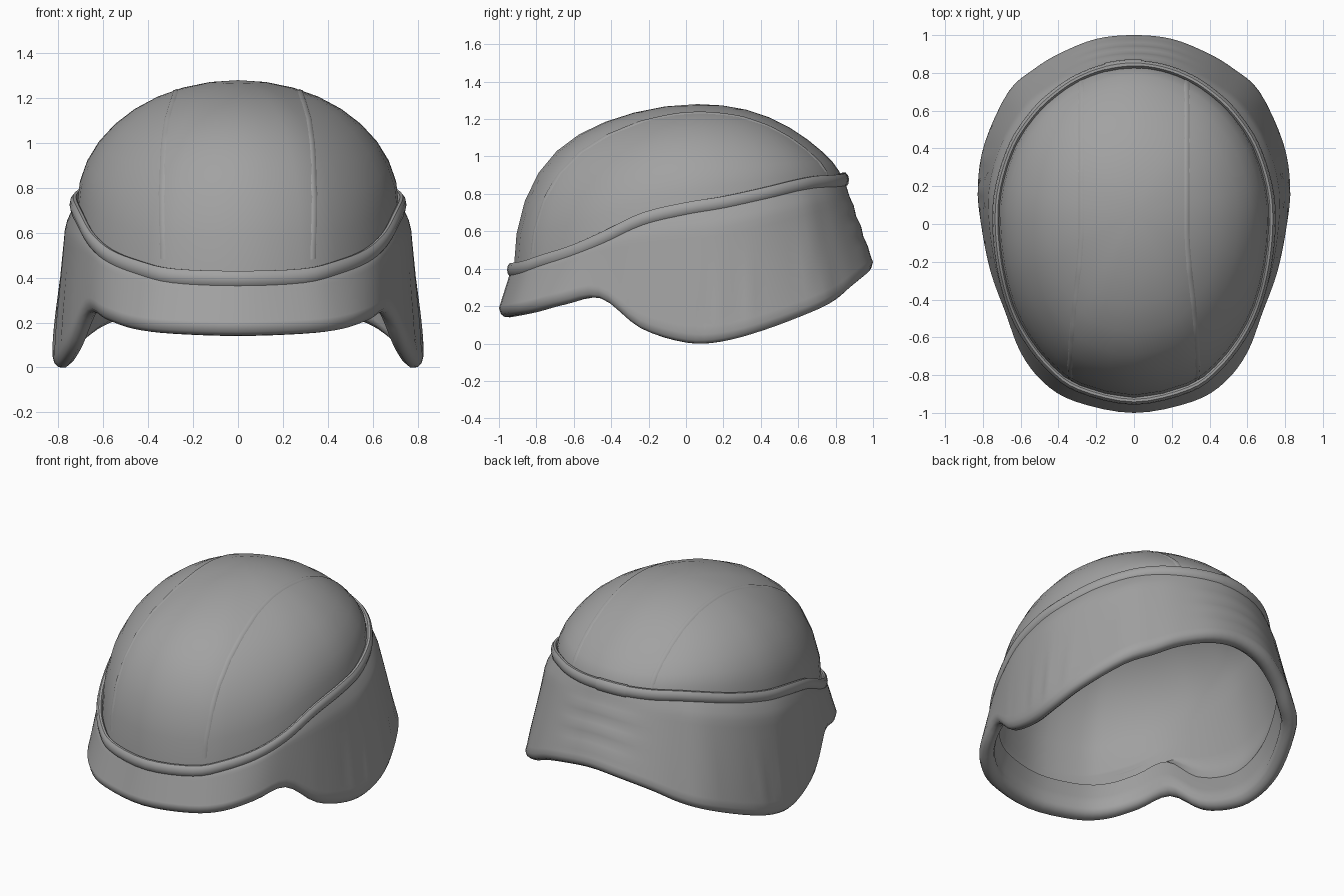
import bpy, bmesh, math
from mathutils import Vector
from mathutils.bvhtree import BVHTree

if "Cube" in bpy.data.objects:
    bpy.data.objects.remove(bpy.data.objects["Cube"])

SUB = 4
APEX = Vector((0, 0.06, 1.28))
CLOTH = bpy.data.materials.new("grey_cloth")
CLOTH.diffuse_color = (.36, .36, .36, 1)
CLOTH.use_nodes = True
CLOTH.node_tree.nodes["Principled BSDF"].inputs["Base Color"].default_value = CLOTH.diffuse_color

# Half outlines running from front centre round to back centre
BAND = [(0, -.935, .395), (.29, -.87, .405), (.44, -.765, .44), (.565, -.61, .49), (.65, -.44, .565),
        (.705, -.23, .665), (.728, 0, .72), (.712, .2, .752), (.64, .42, .80), (.53, .585, .84),
        (.42, .69, .86), (.3, .77, .865), (.155, .825, .87), (0, .845, .875)]
RIM = [(0, -1.0, .14), (.31, -.94, .15), (.48, -.838, .17), (.6, -.68, .21), (.68, -.47, .24),
       (.76, -.25, .08), (.81, 0, .005), (.827, .2, .01), (.79, .43, .07), (.665, .70, .17),
       (.53, .82, .23), (.39, .905, .30), (.2, .98, .36), (0, 1.0, .385)]


def outline(half):
    """Mirror a half outline and smooth it into a closed ring."""
    pts = [Vector(p) for p in half]
    pts += [Vector((-p.x, p.y, p.z)) for p in pts[-2:0:-1]]
    n, ring = len(pts), []
    for i in range(n):
        a, b, c, d = (pts[(i + k) % n] for k in (-1, 0, 1, 2))
        for s in range(SUB):
            t = s / SUB
            ring.append(.5 * (2 * b + (c - a) * t + (2 * a - 5 * b + 4 * c - d) * t * t
                              + (3 * b - a - 3 * c + d) * t ** 3))
    return ring


def loft(name, rings, closed=True, cap=None, ring_loop=False, angle=40):
    """Skin a list of rings; cap is an optional closing point."""
    bm = bmesh.new()
    rows = [[bm.verts.new(p) for p in r] for r in rings]
    n = len(rows[0])
    pairs = list(zip(rows, rows[1:]))
    if ring_loop:
        pairs.append((rows[-1], rows[0]))
    for a, b in pairs:
        for i in range(n if closed else n - 1):
            j = (i + 1) % n
            bm.faces.new((a[i], a[j], b[j], b[i]))
    if cap is not None:
        tip = bm.verts.new(cap)
        for i in range(n):
            bm.faces.new((rows[-1][i], rows[-1][(i + 1) % n], tip))
    bmesh.ops.recalc_face_normals(bm, faces=bm.faces)
    me = bpy.data.meshes.new(name)
    bm.to_mesh(me)
    bm.free()
    me.materials.append(CLOTH)
    ob = bpy.data.objects.new(name, me)
    bpy.context.collection.objects.link(ob)
    bpy.ops.object.select_all(action='DESELECT')
    ob.select_set(True)
    bpy.context.view_layer.objects.active = ob
    bpy.ops.object.shade_smooth_by_angle(angle=math.radians(angle))
    return ob


def shrink(ring, s, dz):
    return [Vector((p.x * s, p.y * s, p.z + dz)) for p in ring]


def dome_rings(base, apex, rows):
    """Elliptical dome, fuller at the forehead and flatter at the nape."""
    out = []
    for k in range(rows):
        f = math.pi / 2 * k / rows
        lean = math.sin(2 * f) * math.cos(f) ** 2
        ring = []
        for p in base:
            shape = -.2 * (p.y / .84) ** 2 if p.y > 0 else .13 * (p.y / .93) ** 2
            t, r = math.sin(f) + shape * lean, math.cos(f)
            ring.append(Vector((apex.x + (p.x - apex.x) * r, apex.y + (p.y - apex.y) * r,
                                p.z + (apex.z - p.z) * t)))
        out.append(ring)
    return out


band, rim = outline(BAND), outline(RIM)
edge = shrink(rim, 1, .05)

# Crown of the cover
crown = loft("crown_cover", dome_rings(shrink(band[::2], .985, 0), APEX, 9), cap=APEX)

# Skirt with fabric creases at the ears and pleats at the back, rolled under the rim
rings, ROWS = [], 16
for k in range(ROWS + 1):
    t = k / ROWS
    bulge = .45 * t / .15 if t < .15 else .45 + .55 * (t - .15) / .85
    ring = []
    for b, e in zip(band, edge):
        f = t + (bulge - t) * min(1, (b.x / .72) ** 2)
        p = Vector((b.x + (e.x - b.x) * f, b.y + (e.y - b.y) * f, b.z + (e.z - b.z) * t))
        ear = max(0, 1 - abs(p.y - .25) / .6) * t ** 4 * (1 - t) * 6
        pleat = math.exp(-(p.x / .25) ** 4) * (p.y > 0) * math.sin(math.pi * t)
        d = .018 * ear * math.sin(p.y * 42) + .004 * pleat * math.sin(t * 25)
        ring.append(p + Vector((p.x, p.y, 0)).normalized() * d)
    rings.append(ring)
for s, dz in ((.99, .018), (.97, .002), (.94, 0), (.91, .02), (.90, .05), (.907, .08),
              (.895, .12), (.87, .19)):
    rings.append(shrink(rim, s, dz))
loft("skirt_cover", rings, angle=60)

# Inner liner, following the inside of the skirt and crown
start, top = shrink(rim, .87, .19), shrink(band, .965, .01)
inner_apex = APEX - Vector((0, 0, .02))
wall = []
for k in range(8):
    t = k / 8
    out = .16 * (1 - t) * min(1, t * 5)
    wall.append([a.lerp(b, t) + Vector((a.x, a.y * .4, 0)) * out * .6 for a, b in zip(start, top)])
loft("inner_liner", wall + dome_rings(top, inner_apex, 9), cap=inner_apex)


def band_strip(points, wide, tall, sides=10):
    strip = []
    for k in range(sides):
        a = 2 * math.pi * k / sides
        strip.append([p + Vector((p.x, p.y, 0)).normalized() * wide * math.cos(a)
                      + Vector((0, 0, tall * math.sin(a))) for p in points])
    return strip


# Elastic band and its overlapped join at the back
loft("elastic_band", band_strip(band, .022, .037), ring_loop=True)
mid = len(band) // 2
loft("band_overlap", band_strip(band[mid - 1:mid + 5], .027, .041), closed=False, ring_loop=True)

# Soft panel seams over the crown
tree = BVHTree.FromObject(crown, bpy.context.evaluated_depsgraph_get())
for side, label in ((1, "right"), (-1, "left")):
    tube = [[] for _ in range(6)]
    for i in range(49):
        a = math.radians(-18 + 189 * i / 48)
        d = Vector((0, -math.cos(a), math.sin(a)))
        x = side * (.28 + .06 * max(0, math.cos(a)) ** 2)
        hit, normal = tree.ray_cast(Vector((x, 0, .75)), d)[:2]
        if hit is None:
            continue
        if normal.dot(d) < 0:
            normal = -normal
        across = normal.cross(Vector((0, d.z, -d.y))).normalized()
        for k in range(6):
            q = math.pi * k / 3
            tube[k].append(hit + across * .016 * math.cos(q) + normal * (.005 * math.sin(q) - .001))
    loft("crown_seam_" + label, tube, closed=False, ring_loop=True, angle=80)
